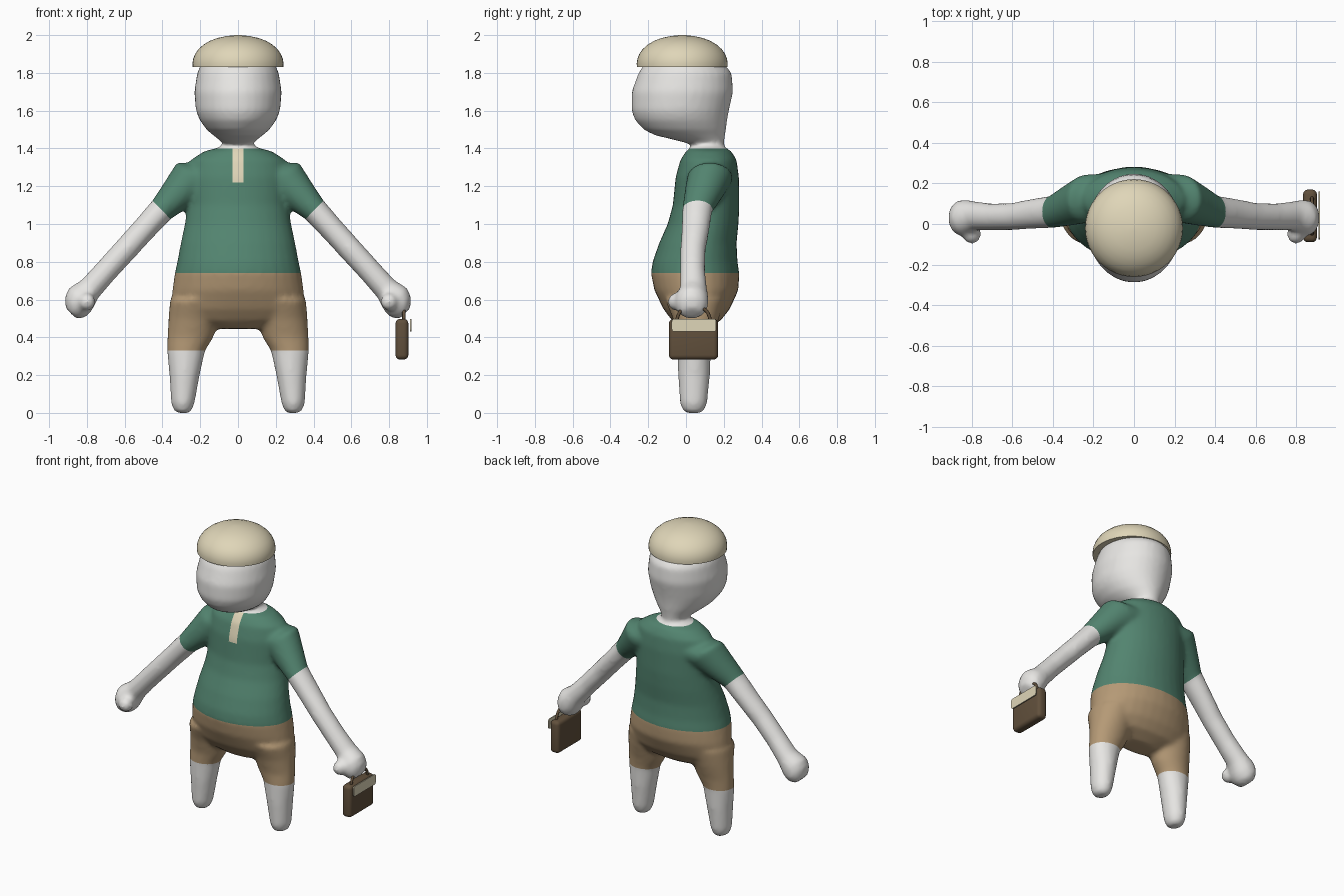
import bpy, bmesh, math
from mathutils import Vector

start = bpy.data.objects.get("Cube")
if start:
    bpy.data.objects.remove(start, do_unlink=True)


def material(name, rgb):
    m = bpy.data.materials.new(name)
    m.use_nodes = True
    m.diffuse_color = (*rgb, 1)
    bsdf = m.node_tree.nodes["Principled BSDF"]
    bsdf.inputs["Base Color"].default_value = (*rgb, 1)
    bsdf.inputs["Roughness"].default_value = 0.8
    return m


skin = material("pale skin", (0.80, 0.79, 0.77))
green = material("shirt green", (0.085, 0.23, 0.16))
tan = material("shorts tan", (0.46, 0.32, 0.18))
cream = material("cream", (0.74, 0.67, 0.48))
brown = material("bag brown", (0.12, 0.08, 0.045))


def add_object(name, bm, mats):
    bmesh.ops.recalc_face_normals(bm, faces=bm.faces[:])
    mesh = bpy.data.meshes.new(name)
    bm.to_mesh(mesh)
    bm.free()
    for m in mats:
        mesh.materials.append(m)
    ob = bpy.data.objects.new(name, mesh)
    bpy.context.scene.collection.objects.link(ob)
    return ob


def loft(bm, rings, sides=32):
    """Closed skin over rings given as (centre, half axis u, half axis v)."""
    loops = []
    for c, u, v in rings:
        turn = [2 * math.pi * i / sides for i in range(sides)]
        loops.append([bm.verts.new(c + u * math.cos(a) + v * math.sin(a)) for a in turn])
    for low, high in zip(loops, loops[1:]):
        for i in range(sides):
            j = (i + 1) % sides
            bm.faces.new((low[i], low[j], high[j], high[i]))
    bm.faces.new(loops[0])
    bm.faces.new(loops[-1])


def level(z, half_width, front, back, x=0):
    """Horizontal ring from its half width and its front and back edges."""
    return (Vector((x, (front + back) / 2, z)), Vector((half_width, 0, 0)),
            Vector((0, (back - front) / 2, 0)))


# Body shells: torso, head with neck, legs, arms, thumbs
bm = bmesh.new()
torso = [(1.41, .08, .03, .20), (1.385, .18, 0, .24), (1.34, .25, -.03, .268),
         (1.25, .27, -.055, .28), (1.1, .267, -.07, .283), (1.0, .282, -.097, .278),
         (.9, .303, -.142, .268), (.8, .322, -.177, .273), (.74, .335, -.186, .282),
         (.65, .348, -.168, .278), (.55, .355, -.12, .232), (.49, .32, -.075, .185),
         (.445, .14, -.02, .11)]
head = [(1.34, .07, .04, .19), (1.42, .07, .035, .2), (1.445, .1, -.06, .204),
        (1.47, .132, -.165, .207), (1.5, .167, -.225, .212), (1.55, .203, -.27, .218),
        (1.6, .223, -.289, .227), (1.7, .232, -.288, .25), (1.8, .216, -.252, .242),
        (1.86, .19, -.21, .19), (1.91, .13, -.15, .12)]
for part in (torso, head):
    loft(bm, [level(*r) for r in part])

leg = [(.6, .14, -.11, .2, .22), (.5, .134, -.07, .175, .234), (.4, .122, -.045, .145, .252),
       (.33, .101, -.043, .132, .275), (.2, .08, -.042, .127, .283),
       (.05, .062, -.032, .112, .292), (.01, .046, -.015, .095, .292), (0, .03, 0, .08, .292)]
# Arm stations: x, y, z, thickness radius, depth radius
arm = [(.15, .13, 1.25, .1, .12), (.24, .125, 1.24, .12, .12), (.33, .09, 1.15, .091, .1),
       (.405, .06, 1.075, .069, .08), (.5, .05, .97, .065, .074), (.6, .037, .86, .064, .067),
       (.7, .035, .75, .063, .066), (.785, .04, .655, .065, .072), (.835, .03, .6, .086, .09),
       (.862, .03, .56, .077, .085), (.885, .03, .527, .04, .055)]
for s in (1, -1):
    loft(bm, [level(z, w, f, b, x * s) for z, w, f, b, x in leg])
    across = Vector((.7 * s, 0, .714))
    loft(bm, [(Vector((x * s, y, z)), across * r, Vector((0, d, 0))) for x, y, z, r, d in arm])
    thumb = bmesh.ops.create_uvsphere(bm, u_segments=16, v_segments=10, radius=.047)
    bmesh.ops.translate(bm, verts=thumb["verts"], vec=(.8 * s, -.052, .588))
body = add_object("body", bm, (skin, green, tan, cream))

# Fuse the shells into one soft surface
remesh = body.modifiers.new("fuse", 'REMESH')
remesh.mode = 'VOXEL'
remesh.voxel_size = 0.014
soften = body.modifiers.new("soften", 'SMOOTH')
soften.factor = 0.5
soften.iterations = 8
bpy.context.view_layer.update()
graph = bpy.context.evaluated_depsgraph_get()
fused = bpy.data.meshes.new_from_object(body.evaluated_get(graph))
body.modifiers.clear()
body.data = fused
fused.name = "body"
fused.materials.clear()
for m in (skin, green, tan, cream):
    fused.materials.append(m)

# Cut clean garment edges
COLLAR, PLACKET, WAIST, HEM = 1.4, 1.22, .74, .33
CUFF = Vector((.407, 0, 1.077))
CUFF_DIR = Vector((.72, 0, -.7))


def cut(bm, point, normal, keep):
    faces = [f for f in bm.faces if keep(f.calc_center_median())]
    edges = {e for f in faces for e in f.edges}
    verts = {v for f in faces for v in f.verts}
    bmesh.ops.bisect_plane(bm, geom=[*verts, *edges, *faces], dist=1e-5,
                           plane_co=point, plane_no=normal)


def on_chest(c):
    return abs(c.x) < .1 and c.y < .1 and 1.15 < c.z < 1.45


bm = bmesh.new()
bm.from_mesh(fused)
for z in (COLLAR, WAIST, HEM):
    cut(bm, (0, 0, z), (0, 0, 1), lambda c: abs(c.x) < .5)
cut(bm, (0, 0, PLACKET), (0, 0, 1), on_chest)
for s in (1, -1):
    cut(bm, (.03 * s, 0, 0), (1, 0, 0), on_chest)
    cut(bm, (CUFF.x * s, 0, CUFF.z), (CUFF_DIR.x * s, 0, CUFF_DIR.z),
        lambda c: c.x * s > .3 and c.z > .9)

# Colour the garments by region
for f in bm.faces:
    f.smooth = True
    c = f.calc_center_median()
    side = Vector((abs(c.x), 0, c.z))
    bare_arm = (side - CUFF).dot(CUFF_DIR) > 0 and side.x + c.z / 2 > .8
    if c.z > COLLAR or c.z < HEM or bare_arm:
        f.material_index = 0
    elif c.z < WAIST:
        f.material_index = 2
    elif abs(c.x) < .03 and c.y < .1 and c.z > PLACKET:
        f.material_index = 3
    else:
        f.material_index = 1
bm.to_mesh(fused)
bm.free()

# Domed cap
bm = bmesh.new()
dome = [(1.83, .24), (1.85, .241), (1.875, .237), (1.9, .227), (1.925, .21), (1.95, .182),
        (1.97, .148), (1.985, .108), (1.995, .06), (2.0, .015)]
loft(bm, [level(z, r, -.02 - r, -.02 + r) for z, r in dome], 48)
cap = add_object("cap", bm, [cream])
cap.data.shade_smooth()
cap.data.set_sharp_from_angle(angle=math.radians(45))


# Handbag with a front flap and a handle
def box(name, size, centre, mat, bevel, flat_plate=False):
    bm = bmesh.new()
    bmesh.ops.create_cube(bm, size=1)
    bmesh.ops.scale(bm, vec=size, verts=bm.verts[:])
    bmesh.ops.translate(bm, vec=centre, verts=bm.verts[:])
    edges = [e for e in bm.edges
             if not flat_plate or abs(e.verts[0].co.x - e.verts[1].co.x) > 1e-4]
    bmesh.ops.bevel(bm, geom=edges, offset=bevel, segments=4, profile=.5, affect='EDGES')
    ob = add_object(name, bm, [mat])
    ob.data.shade_smooth()
    ob.data.set_sharp_from_angle(angle=math.radians(40))
    return ob


box("handbag", (.068, .26, .215), (.868, .04, .39), brown, .024)
box("handbag_flap", (.007, .235, .068), (.914, .042, .464), cream, .014, True)

curve = bpy.data.curves.new("handbag_handle", 'CURVE')
curve.dimensions = '3D'
curve.bevel_depth = .009
curve.bevel_resolution = 2
path = [(-.05, .48), (-.045, .52), (-.01, .56), (.09, .56), (.125, .52), (.13, .48)]
spline = curve.splines.new('NURBS')
spline.points.add(len(path) - 1)
for p, (y, z) in zip(spline.points, path):
    p.co = (.878, y, z, 1)
spline.use_endpoint_u = True
spline.order_u = 3
curve.materials.append(brown)
handle = bpy.data.objects.new("handbag_handle", curve)
bpy.context.scene.collection.objects.link(handle)
